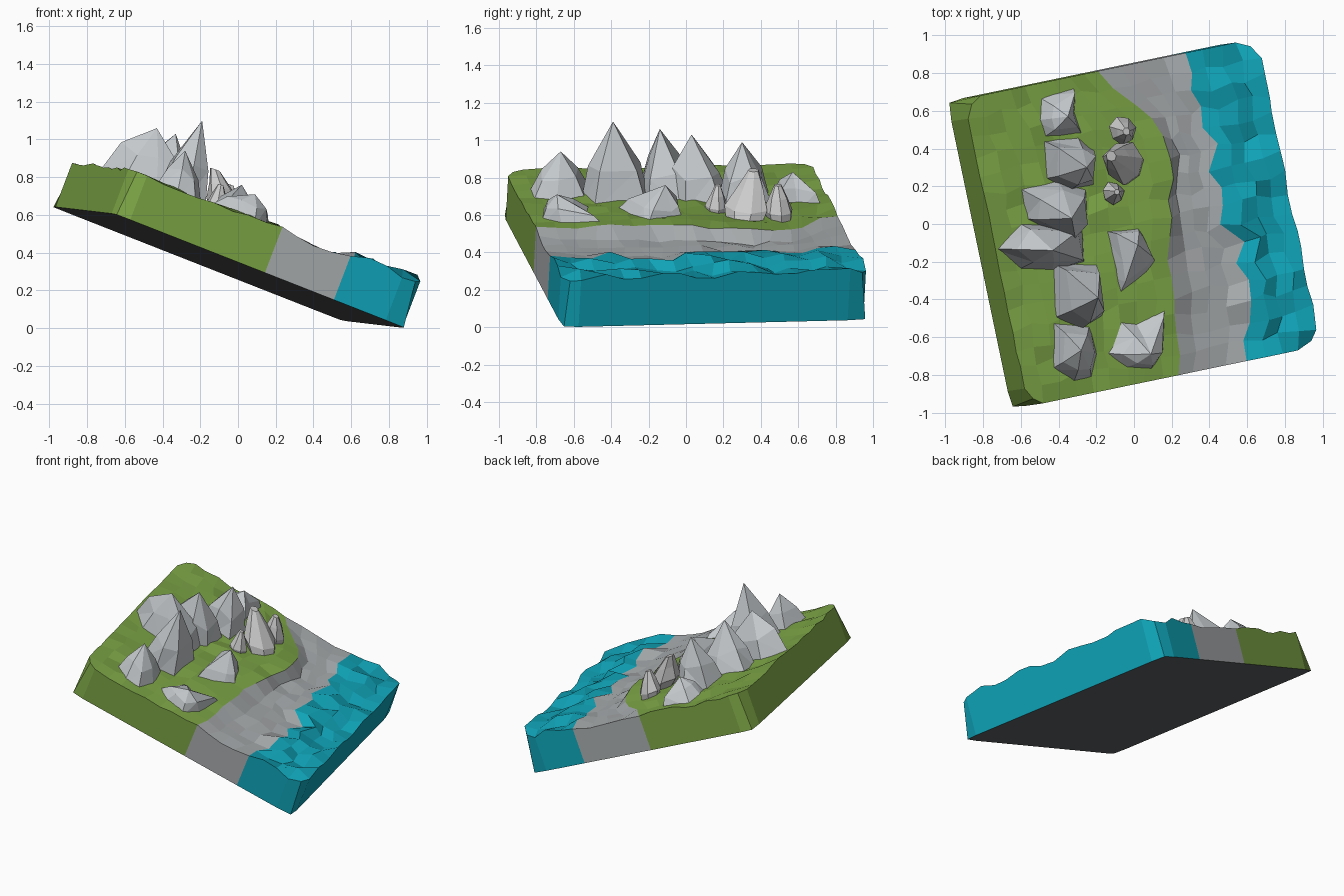
import bpy, bmesh, math, random
from mathutils import Vector

random.seed(7)
if "Cube" in bpy.data.objects:
    bpy.data.objects.remove(bpy.data.objects["Cube"])

# Tilted frame of the slab: one bottom corner and two edge directions
CORNER = Vector((-0.65, -0.98, 0.605))
U = Vector((1.54, 0.32, -0.605))
V = Vector((-0.34, 1.63, 0.04))
N = U.cross(V).normalized()
LEN_U, LEN_V, THICK = U.length, V.length, 0.25
U.normalize()
V.normalize()


def place(a, b, h):
    return CORNER + U * a + V * b + N * h


def ground_z(x, y):
    """Height of the slab's upper plane below a point."""
    top = CORNER + N * THICK
    return top.z - (N.x * (x - top.x) + N.y * (y - top.y)) / N.z


def material(name, color):
    mat = bpy.data.materials.new(name)
    mat.use_nodes = True
    mat.diffuse_color = (*color, 1)
    bsdf = mat.node_tree.nodes["Principled BSDF"]
    bsdf.inputs["Base Color"].default_value = (*color, 1)
    bsdf.inputs["Roughness"].default_value = 0.9
    return mat


GRASS = material("grass", (0.20, 0.37, 0.06))
SAND = material("shore_grey", (0.39, 0.41, 0.42))
WATER = material("water", (0.005, 0.38, 0.49))
UNDER = material("underside", (0.11, 0.115, 0.12))
ROCK = material("mountain_rock", (0.55, 0.58, 0.60))
PALE = material("pale_rock", (0.72, 0.72, 0.70))


def finish(bm, name, mats):
    bmesh.ops.recalc_face_normals(bm, faces=bm.faces)
    mesh = bpy.data.meshes.new(name)
    bm.to_mesh(mesh)
    bm.free()
    for mat in mats:
        mesh.materials.append(mat)
    obj = bpy.data.objects.new(name, mesh)
    bpy.context.collection.objects.link(obj)
    return obj


def sample(values, t):
    """Piecewise linear lookup, t from 0 to 1."""
    s = t * (len(values) - 1)
    i = min(int(s), len(values) - 2)
    return values[i] + (values[i + 1] - values[i]) * (s - i)


# Terrain slab: grid columns follow the grass and water lines
GRASS_EDGE = [0.87, 0.90, 0.94, 1.02, 1.06, 0.98, 0.78]
WATER_EDGE = [1.26, 1.33, 1.38, 1.28, 1.31, 1.32, 1.29]
COLS = (9, 4, 4)
ROWS = 16


def build_terrain():
    bm = bmesh.new()
    total = sum(COLS)
    grid, base = [], {}
    for r in range(ROWS + 1):
        t = r / ROWS
        rim_r = r in (0, ROWS)
        wobble = 0 if rim_r else 0.04
        g = sample(GRASS_EDGE, t) + random.uniform(-wobble, wobble)
        w = sample(WATER_EDGE, t) + random.uniform(-wobble, wobble)
        stops = [g * c / COLS[0] for c in range(COLS[0])]
        stops += [g + (w - g) * c / COLS[1] for c in range(COLS[1])]
        stops += [w + (LEN_U - w) * c / COLS[2] for c in range(COLS[2] + 1)]
        row = []
        for c, a in enumerate(stops):
            rim_c = c in (0, total)
            b = t * LEN_V
            if not rim_c:
                a += random.uniform(-0.012, 0.012)
            if not rim_r:
                b += random.uniform(-0.02, 0.02)
            if c <= COLS[0]:
                hump = max(0, math.sin(math.pi * t)) * max(0, a - 0.35)
                h = THICK + 0.06 * hump + random.uniform(-0.012, 0.012)
            elif c < COLS[0] + COLS[1]:
                h = 0.235 + random.uniform(-0.01, 0.01)
            else:
                h = 0.268 + random.uniform(-0.03, 0.03)
            foot_a, foot_b = a, b
            if rim_r and rim_c:  # rounded corners
                sa, sb = (1 if c == 0 else -1), (1 if r == 0 else -1)
                a, b = a + 0.035 * sa, b + 0.035 * sb
                foot_a, foot_b = foot_a + 0.01 * sa, foot_b + 0.01 * sb
            v = bm.verts.new(place(a, b, h))
            if rim_r or rim_c:
                base[v] = bm.verts.new(place(foot_a, foot_b, 0))
            row.append(v)
        grid.append(row)

    def zone(c):
        return 0 if c < COLS[0] else 1 if c < COLS[0] + COLS[1] else 2

    for r in range(ROWS):
        for c in range(total):
            quad = (grid[r][c], grid[r][c + 1], grid[r + 1][c + 1], grid[r + 1][c])
            bm.faces.new(quad).material_index = zone(c)

    # Walls take the colour of the zone above them
    ring = [(0, c) for c in range(total)] + [(r, total) for r in range(ROWS)]
    ring += [(ROWS, c) for c in range(total, 0, -1)] + [(r, 0) for r in range(ROWS, 0, -1)]
    for (r0, c0), (r1, c1) in zip(ring, ring[1:] + ring[:1]):
        p, q = grid[r0][c0], grid[r1][c1]
        wall = bm.faces.new((p, base[p], base[q], q))
        wall.material_index = zone(min(c0, c1))
    bm.faces.new([base[grid[r][c]] for r, c in ring]).material_index = 3
    finish(bm, "terrain_slab", [GRASS, SAND, WATER, UNDER])


def mountain(name, peak, outline, mid=0.45):
    """Faceted cone from a ground outline through a rough ring to a peak."""
    bm = bmesh.new()
    peak = Vector(peak)
    foot = [Vector((x, y, ground_z(x, y))) for x, y in outline]
    center = sum(foot, Vector()) / len(foot)
    low = [bm.verts.new(p - N * 0.04) for p in foot]
    ring = []
    for p in foot:
        t = mid + random.uniform(-0.12, 0.12)
        out = (p - center) * random.uniform(0.0, 0.2)
        ring.append(bm.verts.new(p.lerp(peak, t) + out))
    tip = bm.verts.new(peak)
    for i in range(len(foot)):
        j = (i + 1) % len(foot)
        bm.faces.new((low[i], low[j], ring[j], ring[i]))
        bm.faces.new((ring[i], ring[j], tip))
    bm.faces.new(low)
    bmesh.ops.triangulate(bm, faces=[f for f in bm.faces if len(f.verts) == 4])
    finish(bm, name, [ROCK])


def standing_rock(name, foot, top, radius, sides=7):
    """Bulging column with a small flat cap."""
    bm = bmesh.new()
    start = Vector((*foot, ground_z(*foot) - 0.02))
    axis = Vector(top) - start
    rings = []
    for t, k in ((0, 0.75), (0.35, 1.0), (0.7, 0.62), (1, 0.25)):
        ring = []
        for i in range(sides):
            ang = math.tau * i / sides
            k2 = radius * k * random.uniform(0.9, 1.1)
            ring.append(bm.verts.new(start + axis * t + U * math.cos(ang) * k2 + V * math.sin(ang) * k2))
        rings.append(ring)
    for lo, hi in zip(rings, rings[1:]):
        for i in range(sides):
            j = (i + 1) % sides
            bm.faces.new((lo[i], lo[j], hi[j], hi[i]))
    bm.faces.new(rings[0])
    bm.faces.new(rings[-1])
    finish(bm, name, [PALE])


build_terrain()

# Main ridge, front to back
mountain("ridge_peak_front", (-0.28, -0.67, 0.94),
         [(-0.44, -0.5), (-0.43, -0.77), (-0.31, -0.85), (-0.21, -0.82), (-0.18, -0.69), (-0.22, -0.52)])
mountain("ridge_peak_tallest", (-0.19, -0.39, 1.10),
         [(-0.43, -0.2), (-0.42, -0.5), (-0.27, -0.56), (-0.16, -0.49), (-0.19, -0.2)])
mountain("ridge_peak_left", (-0.43, -0.14, 1.06),
         [(-0.73, -0.13), (-0.6, -0.24), (-0.42, -0.25), (-0.25, -0.2), (-0.26, 0.0), (-0.6, 0.01)])
mountain("ridge_peak_middle", (-0.33, 0.03, 1.03),
         [(-0.61, 0.2), (-0.57, 0.03), (-0.32, -0.1), (-0.23, 0.0), (-0.24, 0.2), (-0.4, 0.25)])
mountain("ridge_peak_back", (-0.25, 0.30, 0.99),
         [(-0.48, 0.45), (-0.47, 0.24), (-0.34, 0.17), (-0.2, 0.2), (-0.2, 0.4), (-0.29, 0.48)])
mountain("ridge_end_back", (-0.35, 0.57, 0.83),
         [(-0.52, 0.55), (-0.48, 0.45), (-0.25, 0.46), (-0.3, 0.6), (-0.31, 0.74), (-0.5, 0.68)])

# Lower hills toward the shore
mountain("shore_hill_front", (0.09, -0.69, 0.71),
         [(-0.17, -0.68), (-0.06, -0.77), (0.1, -0.78), (0.17, -0.65), (0.18, -0.38), (0.0, -0.48), (-0.12, -0.45)], 0.55)
mountain("shore_hill_middle", (0.02, -0.11, 0.76),
         [(-0.16, -0.03), (-0.12, -0.27), (-0.08, -0.41), (0.08, -0.29), (0.14, -0.22), (0.06, -0.08), (0.03, 0.0)])

# Pale standing rocks
standing_rock("standing_rock_back", (-0.07, 0.5), (-0.04, 0.49, 0.76), 0.08)
standing_rock("standing_rock_middle", (-0.02, 0.31), (-0.12, 0.36, 0.84), 0.115)
standing_rock("standing_rock_front", (-0.12, 0.16), (-0.09, 0.17, 0.76), 0.06)
